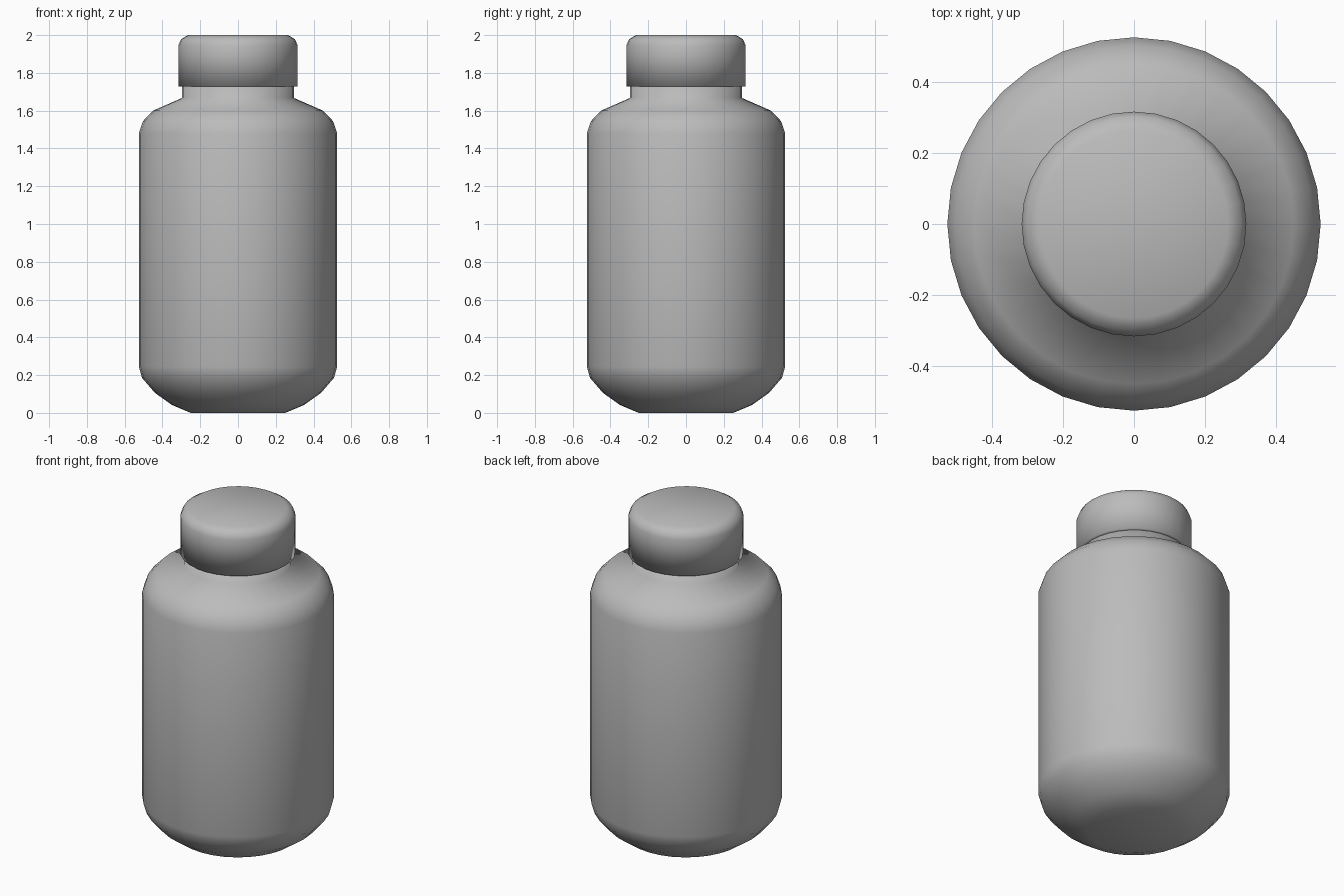
import bpy, bmesh
from math import tau

cube = bpy.data.objects.get("Cube")
if cube:
    bpy.data.objects.remove(cube, do_unlink=True)

grey = bpy.data.materials.new("plain grey")
grey.use_nodes = True
colour = (0.5, 0.5, 0.5, 1)
grey.diffuse_color = colour
grey.node_tree.nodes["Principled BSDF"].inputs["Base Color"].default_value = colour


def lathe(name, profile, sides=32):
    """Spin a (radius, height) profile, listed bottom to top, and cap open ends."""
    bm = bmesh.new()
    verts = [bm.verts.new((r, 0, z)) for r, z in profile]
    edges = [bm.edges.new(pair) for pair in zip(verts, verts[1:])]
    bmesh.ops.spin(bm, geom=verts + edges, cent=(0, 0, 0), axis=(0, 0, 1),
                   angle=tau, steps=sides, use_merge=True)
    bmesh.ops.remove_doubles(bm, verts=bm.verts[:], dist=0.0001)
    bmesh.ops.holes_fill(bm, edges=[e for e in bm.edges if e.is_boundary], sides=0)
    bmesh.ops.recalc_face_normals(bm, faces=bm.faces[:])
    for face in bm.faces:
        face.smooth = True
    mesh = bpy.data.meshes.new(name)
    bm.to_mesh(mesh)
    bm.free()
    mesh.materials.append(grey)
    obj = bpy.data.objects.new(name, mesh)
    bpy.context.collection.objects.link(obj)
    return obj


# Bottle: rounded base, straight wall, sloping shoulder, short neck
lathe("bottle_body", [
    (0.25, 0), (0.35, 0.042), (0.44, 0.106), (0.508, 0.185), (0.525, 0.245),
    (0.525, 1.48), (0.503, 1.545), (0.45, 1.60), (0.297, 1.667), (0.297, 1.74)])

# Screw cap with a rounded top rim
lathe("cap", [
    (0.29, 1.727), (0.316, 1.727), (0.316, 1.945), (0.302, 1.978), (0.265, 2)])
